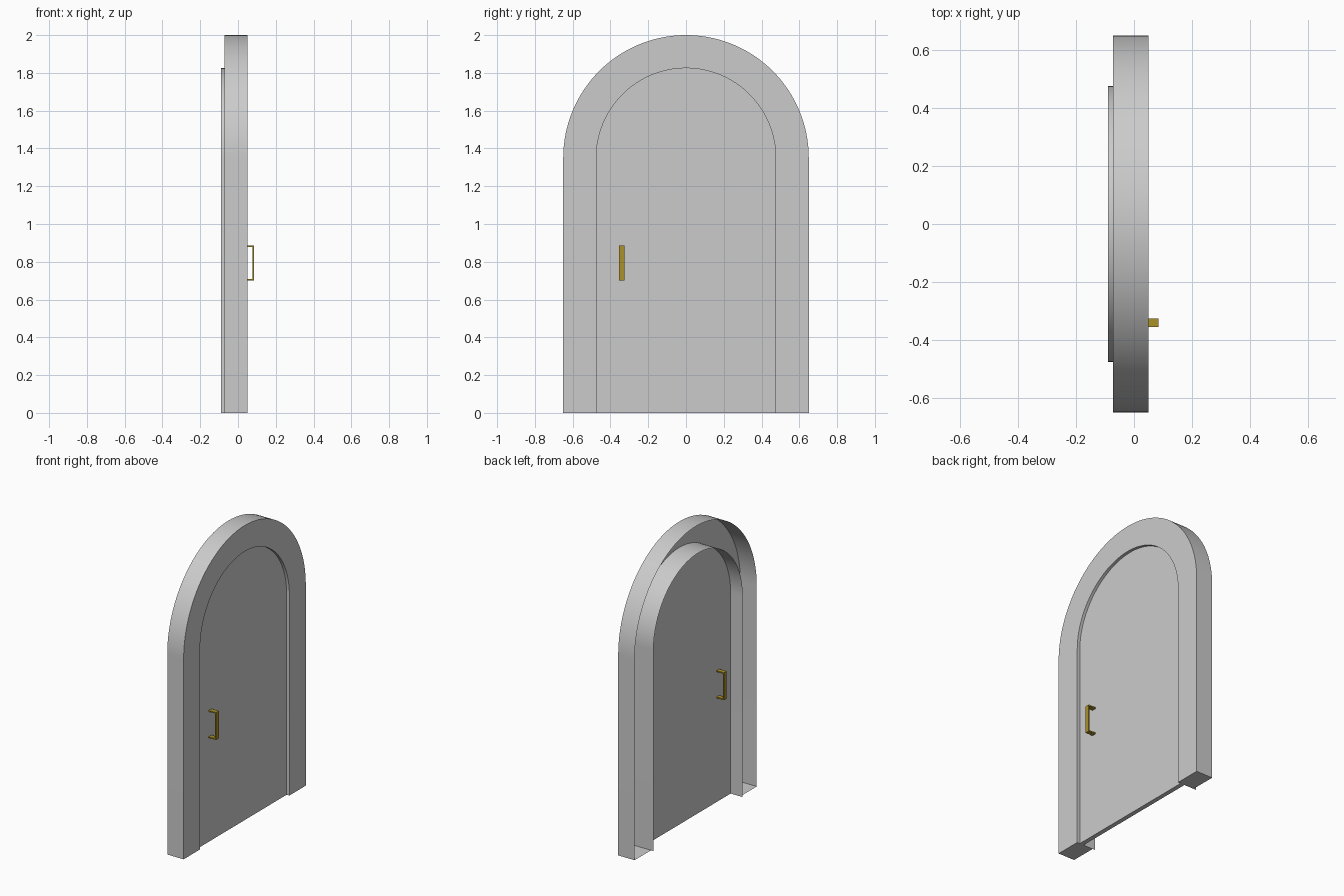
import bpy, bmesh, math

if "Cube" in bpy.data.objects:
    bpy.data.objects.remove(bpy.data.objects["Cube"])

R_OUT, R_IN, SPRING, SEG = 0.65, 0.475, 1.35, 64


def arch(r):
    """Outline (y, z) of a round-topped doorway, from +y foot to -y foot."""
    pts = [(r, 0.0)]
    for i in range(SEG + 1):
        a = math.pi * i / SEG
        pts.append((r * math.cos(a), SPRING + r * math.sin(a)))
    return pts + [(-r, 0.0)]


def finish(bm, name, mat=None):
    me = bpy.data.meshes.new(name)
    bm.to_mesh(me)
    bm.free()
    ob = bpy.data.objects.new(name, me)
    bpy.context.collection.objects.link(ob)
    if mat:
        me.materials.append(mat)
    return ob


# Door frame: hollow section swept round the arch, open at the back
section = [(R_IN, -0.09), (R_IN, -0.072), (R_IN, 0.05), (R_OUT, 0.05), (R_OUT, -0.072)]
bm = bmesh.new()
rails = [[bm.verts.new((x, y, z)) for y, z in arch(r)] for r, x in section]
for a, b in zip(rails, rails[1:]):
    for i in range(len(a) - 1):
        bm.faces.new((a[i], b[i], b[i + 1], a[i + 1]))
bm.faces.new([r[0] for r in reversed(rails[1:])])
bm.faces.new([r[-1] for r in rails[1:]])
frame = finish(bm, "door_frame")
bpy.context.view_layer.objects.active = frame
frame.select_set(True)
bpy.ops.object.shade_smooth_by_angle(angle=math.radians(30))

# Door panel: front, back and bottom faces; its rim is hidden by the frame
bm = bmesh.new()
front = [bm.verts.new((0.03, y, z)) for y, z in arch(R_IN)]
back = [bm.verts.new((0.0, y, z)) for y, z in arch(R_IN)]
bm.faces.new(front)
bm.faces.new(back[::-1])
bm.faces.new((front[0], front[-1], back[-1], back[0]))
finish(bm, "door_panel")

# Brass pull handles: flat strap bent into a U, one on each side
brass = bpy.data.materials.new("brass")
brass.diffuse_color = (0.4, 0.28, 0.02, 1)
brass.use_nodes = True
brass.node_tree.nodes["Principled BSDF"].inputs["Base Color"].default_value = brass.diffuse_color


def handle(name, base, tip):
    z0, z1, t = 0.70, 0.885, 0.008
    inner = tip - math.copysign(t, tip - base)
    prof = [(base, z0), (tip, z0), (tip, z1), (base, z1),
            (base, z1 - t), (inner, z1 - t), (inner, z0 + t), (base, z0 + t)]
    bm = bmesh.new()
    face = bm.faces.new([bm.verts.new((x, -0.355, z)) for x, z in prof])
    ext = bmesh.ops.extrude_face_region(bm, geom=[face], use_keep_orig=True)
    for v in ext["geom"]:
        if isinstance(v, bmesh.types.BMVert):
            v.co.y = -0.325
    bmesh.ops.recalc_face_normals(bm, faces=bm.faces[:])
    finish(bm, name, brass)


handle("front_handle", 0.03, 0.085)
handle("back_handle", 0.0, -0.055)
